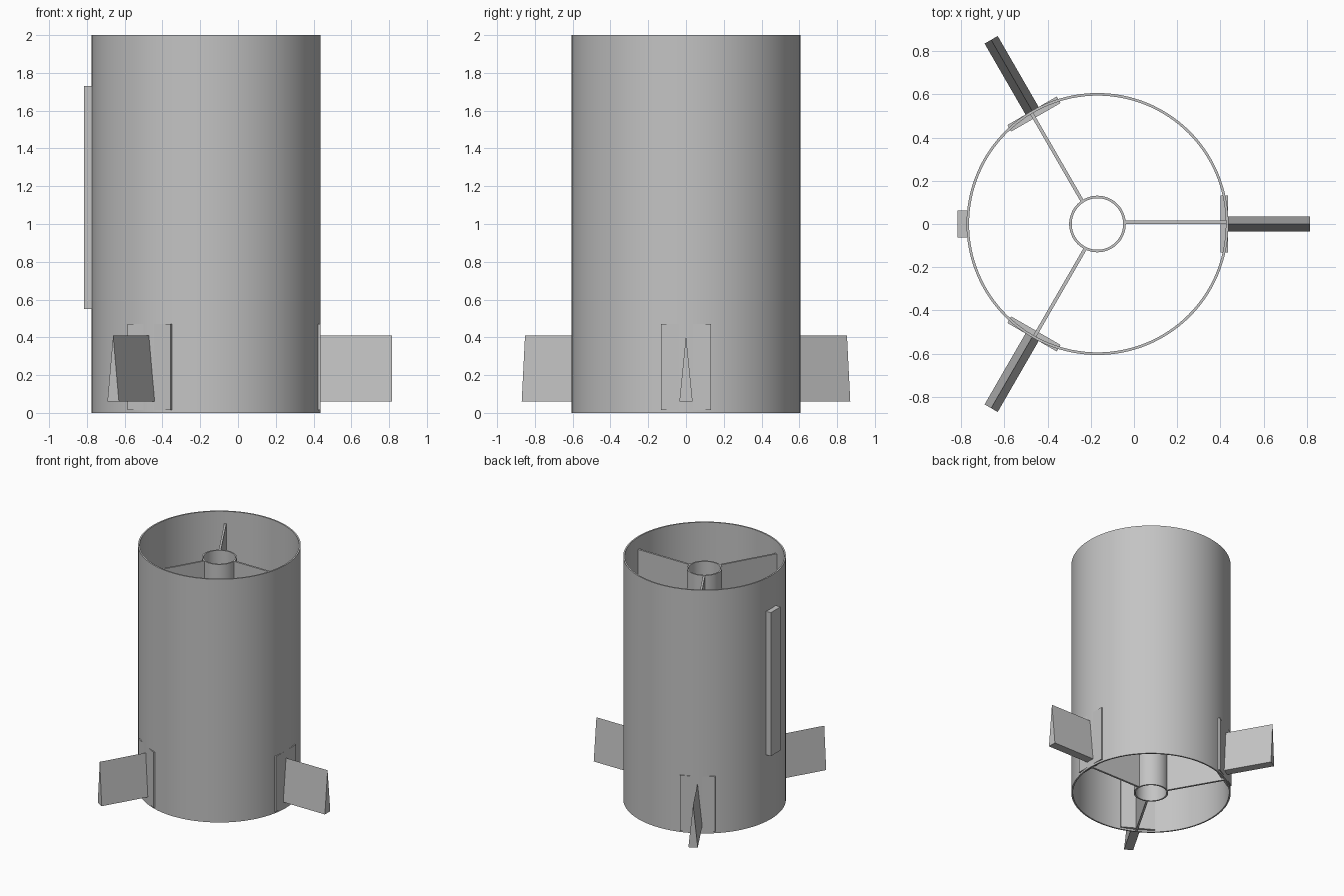
import bpy
import bmesh
from math import radians, pi, cos, sin
from mathutils import Matrix, Vector

if "Cube" in bpy.data.objects:
    bpy.data.objects.remove(bpy.data.objects["Cube"], do_unlink=True)

CX = -0.169           # body axis
R_OUT, WALL = 0.606, 0.012
R_CORE = 0.131
HEIGHT, VANE_TOP = 2.0, 1.9

grey = bpy.data.materials.new("light grey")
grey.use_nodes = True
colour = (0.55, 0.55, 0.55, 1)
grey.diffuse_color = colour
grey.node_tree.nodes["Principled BSDF"].inputs["Base Color"].default_value = colour


def finish(name, bm, angle=0):
    """Turn a bmesh built around the axis into an object, turned about that axis."""
    bm.transform(Matrix.Translation((CX, 0, 0)) @ Matrix.Rotation(radians(angle), 4, "Z"))
    bmesh.ops.recalc_face_normals(bm, faces=bm.faces)
    mesh = bpy.data.meshes.new(name)
    bm.to_mesh(mesh)
    bm.free()
    mesh.materials.append(grey)
    obj = bpy.data.objects.new(name, mesh)
    bpy.context.collection.objects.link(obj)
    return obj


def tube(name, radius, top, segments):
    """Open pipe: a rectangular wall section spun round the axis."""
    bm = bmesh.new()
    inner = radius - WALL
    section = [(inner, 0), (radius, 0), (radius, top), (inner, top)]
    rings = []
    for i in range(segments):
        a = 2 * pi * i / segments
        rings.append([bm.verts.new((r * cos(a), r * sin(a), z)) for r, z in section])
    for i, ring in enumerate(rings):
        following = rings[(i + 1) % segments]
        for j in range(4):
            k = (j + 1) % 4
            bm.faces.new((ring[j], following[j], following[k], ring[k]))
    obj = finish(name, bm)
    bpy.ops.object.select_all(action="DESELECT")
    bpy.context.view_layer.objects.active = obj
    obj.select_set(True)
    bpy.ops.object.shade_smooth_by_angle(angle=radians(30))


def box(name, low, high, angle):
    """Box between two corners, measured from the body axis."""
    low, high = Vector(low), Vector(high)
    bm = bmesh.new()
    size = Matrix.Diagonal((*(high - low), 1))
    bmesh.ops.create_cube(bm, size=1, matrix=Matrix.Translation((low + high) / 2) @ size)
    finish(name, bm, angle)


def wedge_fin(name, angle):
    """Triangular prism, broad below and sharp on top."""
    bm = bmesh.new()
    profile = [(-0.035, 0.06), (0.035, 0.06), (0, 0.41)]
    face = bm.faces.new([bm.verts.new((R_OUT - 0.005, y, z)) for y, z in profile])
    moved = bmesh.ops.extrude_face_region(bm, geom=[face])["geom"]
    verts = [v for v in moved if isinstance(v, bmesh.types.BMVert)]
    bmesh.ops.translate(bm, verts=verts, vec=(0.383, 0, 0))
    if not face.is_valid or len(bm.faces) < 5:
        bmesh.ops.holes_fill(bm, edges=bm.edges)
    finish(name, bm, angle)


# Outer shell and central pipe
tube("outer_shell", R_OUT, HEIGHT, 128)
tube("central_pipe", R_CORE, VANE_TOP, 64)

# Three sets of inner vane, mounting pad and outer fin
for side, angle in (("left", 0), ("back", 120), ("front", 240)):
    box(side + "_inner_vane", (R_CORE - 0.004, 0, 0), (R_OUT - 0.008, 0.016, VANE_TOP), angle)
    box(side + "_fin_pad", (0.57, -0.132, 0.015), (0.605, 0.132, 0.47), angle)
    wedge_fin(side + "_fin", angle)

# Long raised rail on the right side
box("side_rail", (0.602, -0.063, 0.55), (0.647, 0.063, 1.73), 180)
